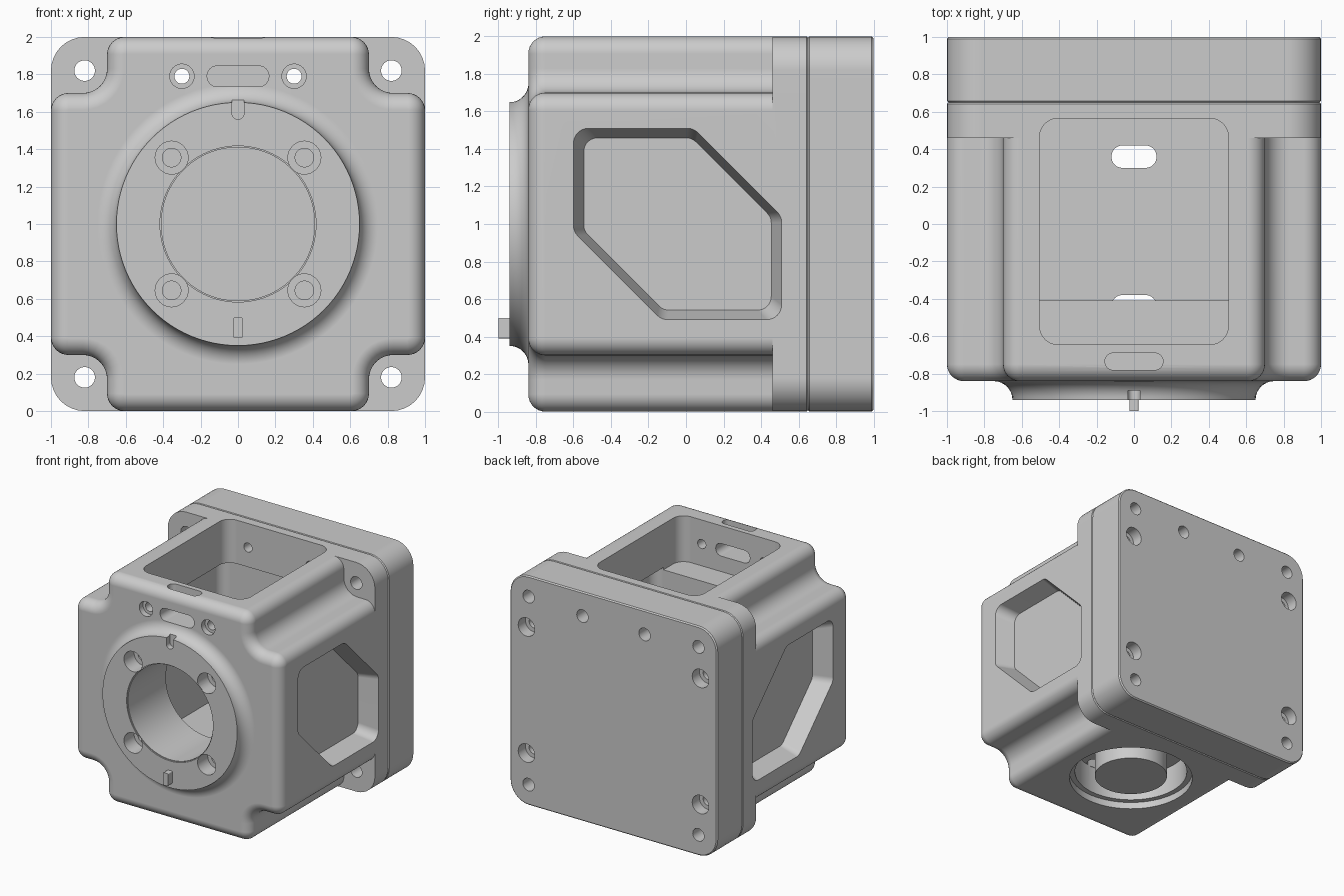
import bpy, bmesh, math
from mathutils import Vector

if "Cube" in bpy.data.objects:
    bpy.data.objects.remove(bpy.data.objects["Cube"])


def rounded(pts, radii, n=8):
    """Closed 2D outline with an arc at every corner (convex or concave)."""
    out = []
    for i, p in enumerate(pts):
        r = radii[i] if isinstance(radii, list) else radii
        p = Vector(p)
        a = (Vector(pts[i - 1]) - p).normalized()
        b = (Vector(pts[(i + 1) % len(pts)]) - p).normalized()
        th = a.angle(b)
        t = r / math.tan(th / 2)
        c = p + (a + b).normalized() * (r / math.sin(th / 2))
        v0, v1, w = p + a * t - c, p + b * t - c, math.pi - th
        for k in range(n + 1):
            f = k / n
            out.append(c + (v0 * math.sin((1 - f) * w) + v1 * math.sin(f * w)) / math.sin(w))
    return out


def rect(cx, cy, hx, hy, r):
    return rounded([(cx - hx, cy - hy), (cx + hx, cy - hy), (cx + hx, cy + hy), (cx - hx, cy + hy)], r)


def circle(cx, cy, r, n=48):
    return [Vector((cx + r * math.cos(i * math.tau / n), cy + r * math.sin(i * math.tau / n))) for i in range(n)]


def loft(name, axis, rings):
    """Solid through outlines given as (position along axis, 2D points)."""
    place = {'x': lambda u, v, w: (w, u, v), 'y': lambda u, v, w: (u, w, v), 'z': lambda u, v, w: (u, v, w)}[axis]
    bm = bmesh.new()
    loops = [[bm.verts.new(place(p[0], p[1], w)) for p in pts] for w, pts in rings]
    n = len(loops[0])
    for lo, hi in zip(loops, loops[1:]):
        for i in range(n):
            bm.faces.new((lo[i], lo[(i + 1) % n], hi[(i + 1) % n], hi[i]))
    bm.faces.new(loops[0])
    bm.faces.new(loops[-1])
    bmesh.ops.recalc_face_normals(bm, faces=bm.faces)
    me = bpy.data.meshes.new(name)
    bm.to_mesh(me)
    bm.free()
    ob = bpy.data.objects.new(name, me)
    bpy.context.collection.objects.link(ob)
    return ob


def combine(targets, tool, op='DIFFERENCE'):
    tool.hide_render = True
    for ob in targets:
        m = ob.modifiers.new("cut", 'BOOLEAN')
        m.operation, m.object, m.solver = op, tool, 'EXACT'
        bpy.context.view_layer.objects.active = ob
        bpy.ops.object.modifier_apply(modifier=m.name)
    bpy.data.objects.remove(tool)


def cut(targets, axis, a, b, pts):
    combine(targets, loft("cutter", axis, [(a, pts), (b, pts)]))


# Main housing: cross-shaped section with rounded front edge
R = 0.09


def cross(d):
    o, i = 1 - d, 0.7 - d
    quarter = [(o, -i), (o, i), (i, i), (i, o), (-i, o), (-i, i), (-o, i), (-o, -i), (-i, -i), (-i, -o), (i, -o), (i, -i)]
    vex, cave = R - d + 0.003, 0.13 + d
    radii = [vex, vex, cave] * 4
    return rounded([(x, z + 1) for x, z in quarter], radii)


rings = []
for k in range(9):
    t = k / 8 * math.pi / 2
    rings.append((-0.84 + R * (1 - math.sin(t)), cross(R * (1 - math.cos(t)))))
rings.sort(key=lambda q: q[0])
housing = loft("housing", 'y', rings + [(0.46, cross(0))])

# Mounting flange and rear cover plate
flange = loft("flange", 'y', [(0.46, rect(0, 1, 1, 1, 0.18)), (0.642, rect(0, 1, 1, 1, 0.18)),
                              (0.65, rect(0, 1, 0.992, 0.992, 0.172))])
combine([housing], flange, 'UNION')
cover = loft("rear_cover", 'y', [(0.65, rect(0, 1, 0.992, 0.992, 0.172)), (0.658, rect(0, 1, 1, 1, 0.18)),
                                 (0.99, rect(0, 1, 1, 1, 0.18)), (1.0, rect(0, 1, 0.99, 0.99, 0.17))])

# Round front boss with flared foot
flare = [(-0.94 + 0.1 * math.sin(k * math.pi / 16), circle(0, 1, 0.75 - 0.1 * math.cos(k * math.pi / 16), 96))
         for k in range(9)]
combine([housing], loft("boss", 'y', flare + [(-0.78, circle(0, 1, 0.75, 96))]), 'UNION')

# Top window and wider inner chamber
body = [housing]
cut(body, 'z', 0.4, 1.62, rect(0, 0.105, 0.6, 0.515, 0.09))
cut(body, 'z', 1.6, 2.1, rect(0, -0.04, 0.505, 0.605, 0.1))

# Front bore with fine rim
cut(body, 'y', -1.1, -0.35, circle(0, 1, 0.41, 96))
cut(body, 'y', -1.1, -0.93, circle(0, 1, 0.417, 96))

# Angled six-sided pockets on both sides
HEX = [(-0.6, 1.51), (0.04, 1.51), (0.51, 1.04), (0.51, 0.49), (-0.13, 0.49), (-0.6, 0.96)]
hexagon = rounded(HEX, 0.08)
mid = Vector((-0.045, 1.0))
for s in (-1, 1):
    combine(body, loft("cutter", 'x', [(s * x, [mid + (p - mid) * f for p in hexagon])
                                       for x, f in ((0.84, 0.9), (1.0, 1.0), (1.05, 1.031))]))

# Bottom ring recess with centre column and two floor slots
cut(body, 'z', -0.1, 0.06, circle(0, -0.04, 0.51, 64))
cut(body, 'z', -0.1, 0.3, circle(0, -0.04, 0.465, 64))
combine(body, loft("column", 'z', [(0.02, circle(0, -0.04, 0.3)), (0.35, circle(0, -0.04, 0.3))]), 'UNION')
for s in (-1, 1):
    cut(body, 'z', 0.2, 0.5, rect(0, -0.04 + s * 0.4, 0.12, 0.06, 0.058))

# Front and top slots, boss index notch
cut(body, 'y', -1.1, -0.6, rect(0, 1.79, 0.165, 0.055, 0.053))
cut(body, 'z', 1.93, 2.1, rect(0, -0.735, 0.155, 0.045, 0.043))
cut(body, 'y', -1.1, -0.89, rect(0, 1.63, 0.032, 0.07, 0.03))

# Screw holes
for sx in (-1, 1):
    cut([housing, cover], 'y', -1.1, 1.1, circle(sx * 0.3, 1.79, 0.04, 24))
    cut(body, 'y', -1.1, -0.79, circle(sx * 0.3, 1.79, 0.065, 32))
    cut([cover], 'y', 0.85, 1.1, circle(sx * 0.3, 1.79, 0.055, 32))
    for sz in (-1, 1):
        cut([housing, cover], 'y', 0.3, 1.1, circle(sx * 0.82, 1 + sz * 0.82, 0.055, 32))
        cut([cover], 'y', 0.75, 1.1, circle(sx * 0.84, 1 + sz * 0.55, 0.045, 24))
        cut([cover], 'y', 0.9, 1.1, circle(sx * 0.84, 1 + sz * 0.55, 0.08, 32))
        x, z = sx * 0.355, 1 + sz * 0.355
        cut(body, 'y', -1.1, -0.8, circle(x, z, 0.088, 32))
        cut(body, 'y', -1.1, -0.6, circle(x, z, 0.05, 24))

# Index peg on the boss
peg = loft("index_peg", 'y', [(-1.0, rect(0, 0.445, 0.024, 0.055, 0.008)), (-0.93, rect(0, 0.445, 0.024, 0.055, 0.008))])

for ob in (housing, cover, peg):
    bpy.ops.object.select_all(action='DESELECT')
    ob.select_set(True)
    bpy.context.view_layer.objects.active = ob
    bpy.ops.object.shade_smooth_by_angle(angle=math.radians(30))
    m = ob.modifiers.new("even_shading", 'WEIGHTED_NORMAL')
    m.keep_sharp = True
